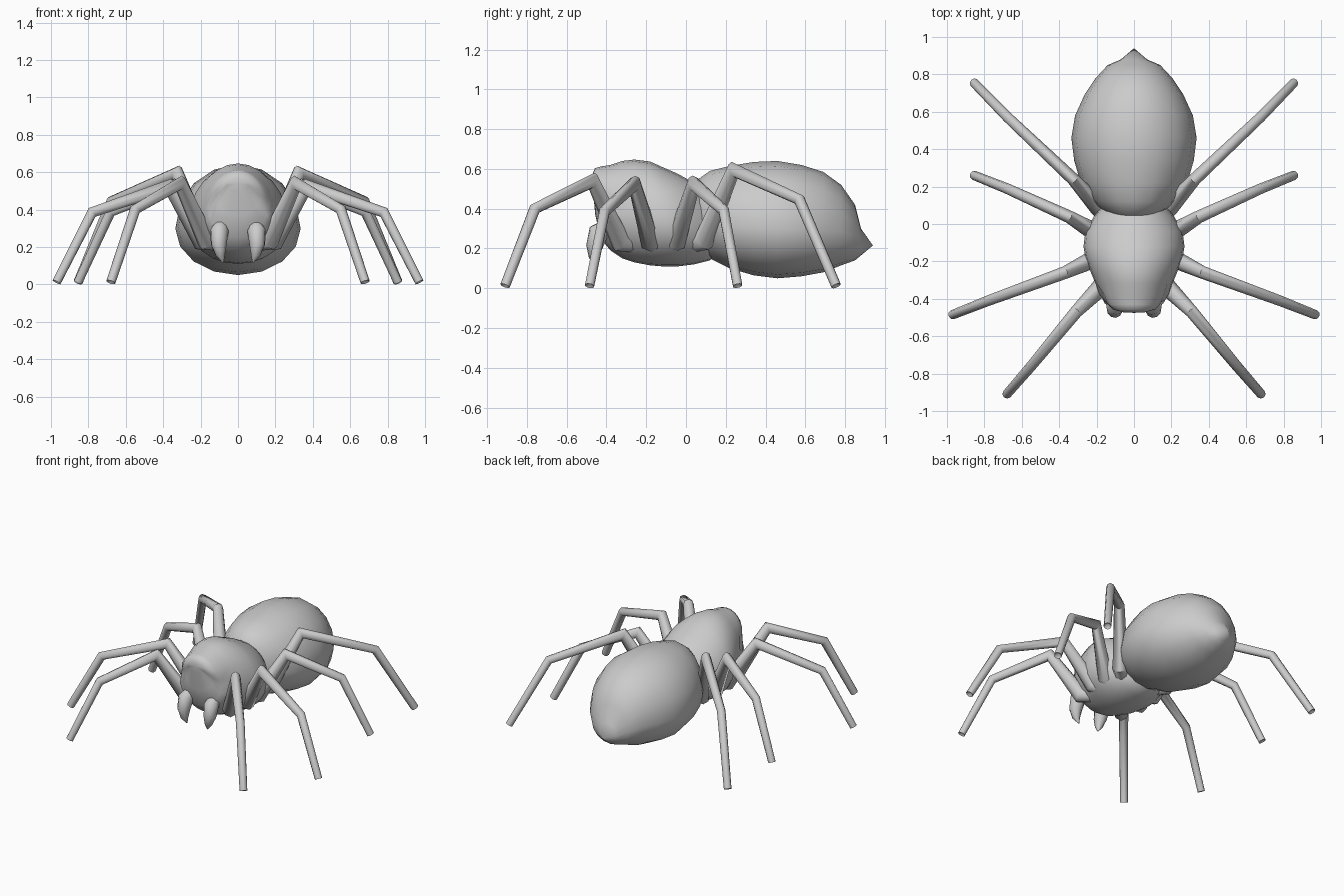
import bpy, math
from mathutils import Vector

if "Cube" in bpy.data.objects:
    bpy.data.objects.remove(bpy.data.objects["Cube"])


def make(name, verts, faces, mirror=False, angle=60):
    me = bpy.data.meshes.new(name)
    me.from_pydata([tuple(v) for v in verts], [], faces)
    ob = bpy.data.objects.new(name, me)
    bpy.context.collection.objects.link(ob)
    bpy.ops.object.select_all(action='DESELECT')
    bpy.context.view_layer.objects.active = ob
    ob.select_set(True)
    bpy.ops.object.mode_set(mode='EDIT')
    bpy.ops.mesh.select_all(action='SELECT')
    bpy.ops.mesh.normals_make_consistent(inside=False)
    bpy.ops.object.mode_set(mode='OBJECT')
    bpy.ops.object.shade_smooth_by_angle(angle=math.radians(angle))
    if mirror:
        ob.modifiers.new("mirror", 'MIRROR').use_mirror_merge = False
    return ob


def skin(rings, start, end):
    """Join equal rings of points, closing both ends with a fan to a point."""
    n = len(rings[0])
    verts = [v for r in rings for v in r] + [start, end]
    faces = []
    last = (len(rings) - 1) * n
    for j in range(n):
        k = (j + 1) % n
        for i in range(len(rings) - 1):
            a = i * n
            faces.append((a + j, a + k, a + n + k, a + n + j))
        faces.append((len(verts) - 2, k, j))
        faces.append((len(verts) - 1, last + j, last + k))
    return verts, faces


def body_rings(table, n, mid):
    """Cross-sections across y: (y, bottom, top, half width)."""
    rings = []
    for y, zb, zt, w in table:
        zm = zb + (zt - zb) * mid
        ring = []
        for j in range(n):
            a = 2 * math.pi * j / n
            s = math.sin(a)
            ring.append(Vector((w * math.cos(a), y,
                                zm + s * ((zt - zm) if s > 0 else (zm - zb)))))
        rings.append(ring)
    return rings


def tube(name, pts, radii, n, end_inset=0.0):
    """Mitred tapered tube along a path lying in an upright plane."""
    pts = [Vector(p) for p in pts]
    h = pts[1] - pts[0]
    if len(pts) == 4 or end_inset:
        h = pts[-1] - pts[0]
    side = Vector((h.x, h.y, 0)).normalized().cross(Vector((0, 0, 1)))
    rings = []
    for i, p in enumerate(pts):
        d0 = (p - pts[max(i - 1, 0)]).normalized()
        d1 = (pts[min(i + 1, len(pts) - 1)] - p).normalized()
        t = (d0 + d1).normalized()
        up = side.cross(t).normalized()
        miter = min(1.35, 1 / max(0.3, t.dot(d1 if d1.length else d0)))
        rings.append([p + radii[i] * (side * math.cos(2 * math.pi * j / n)
                                      + up * miter * math.sin(2 * math.pi * j / n))
                      for j in range(n)])
    tip = pts[-1] - (pts[-1] - pts[-2]).normalized() * end_inset
    v, f = skin(rings, pts[0], tip)
    return make(name, v, f, mirror=True, angle=50)


# abdomen with a pointed rear tip
abdomen = [(.02, .30, .46, .06), (.05, .22, .54, .14), (.12, .15, .59, .22),
           (.22, .10, .615, .285), (.34, .065, .635, .32), (.46, .05, .64, .335),
           (.58, .06, .62, .315), (.69, .08, .585, .265), (.78, .115, .52, .205),
           (.85, .14, .42, .14), (.88, .165, .30, .07)]
v, f = skin(body_rings(abdomen, 16, .42), Vector((0, .01, .38)), Vector((0, .94, .215)))
make("abdomen", v, f)

# head and thorax, with a crease below the brow
head = [(-.472, .50, .57, .06), (-.458, .37, .603, .12), (-.43, .25, .612, .16),
        (-.38, .19, .62, .185), (-.32, .15, .64, .205), (-.26, .13, .647, .23),
        (-.18, .115, .637, .26), (-.12, .11, .61, .27), (-.04, .11, .575, .26),
        (.04, .12, .53, .215), (.12, .14, .47, .15), (.18, .2, .4, .07)]
v, f = skin(body_rings(head, 24, .45), Vector((0, -.475, .54)), Vector((0, .19, .3)))
for p in v:
    if p.y < -.35:
        p.y += .035 * math.exp(-((p.z - .44) / .04) ** 2)
make("head_and_thorax", v, f)

# fangs
tube("fangs", [(.09, -.39, .32), (.10, -.44, .28), (.103, -.46, .21),
               (.095, -.463, .155), (.08, -.455, .115)],
     [.035, .05, .042, .025, .003], 10)

# legs: hip inside body, coxa, knee, ankle, foot
legs = {
    "front_legs": [(.07, -.22, .22), (.17, -.33, .235), (.31, -.47, .54), (.55, -.76, .40), (.68, -.91, .012)],
    "second_legs": [(.08, -.13, .21), (.20, -.18, .235), (.37, -.26, .525), (.78, -.41, .385), (.97, -.485, .012)],
    "third_legs": [(.08, -.09, .21), (.20, -.05, .235), (.35, .04, .525), (.68, .19, .39), (.855, .26, .012)],
    "rear_legs": [(.08, -.01, .22), (.19, .09, .24), (.325, .24, .595), (.675, .57, .445), (.855, .755, .012)],
}
for name, path in legs.items():
    tube(name, path, [.045, .05, .034, .028, .025], 8, end_inset=.025)
